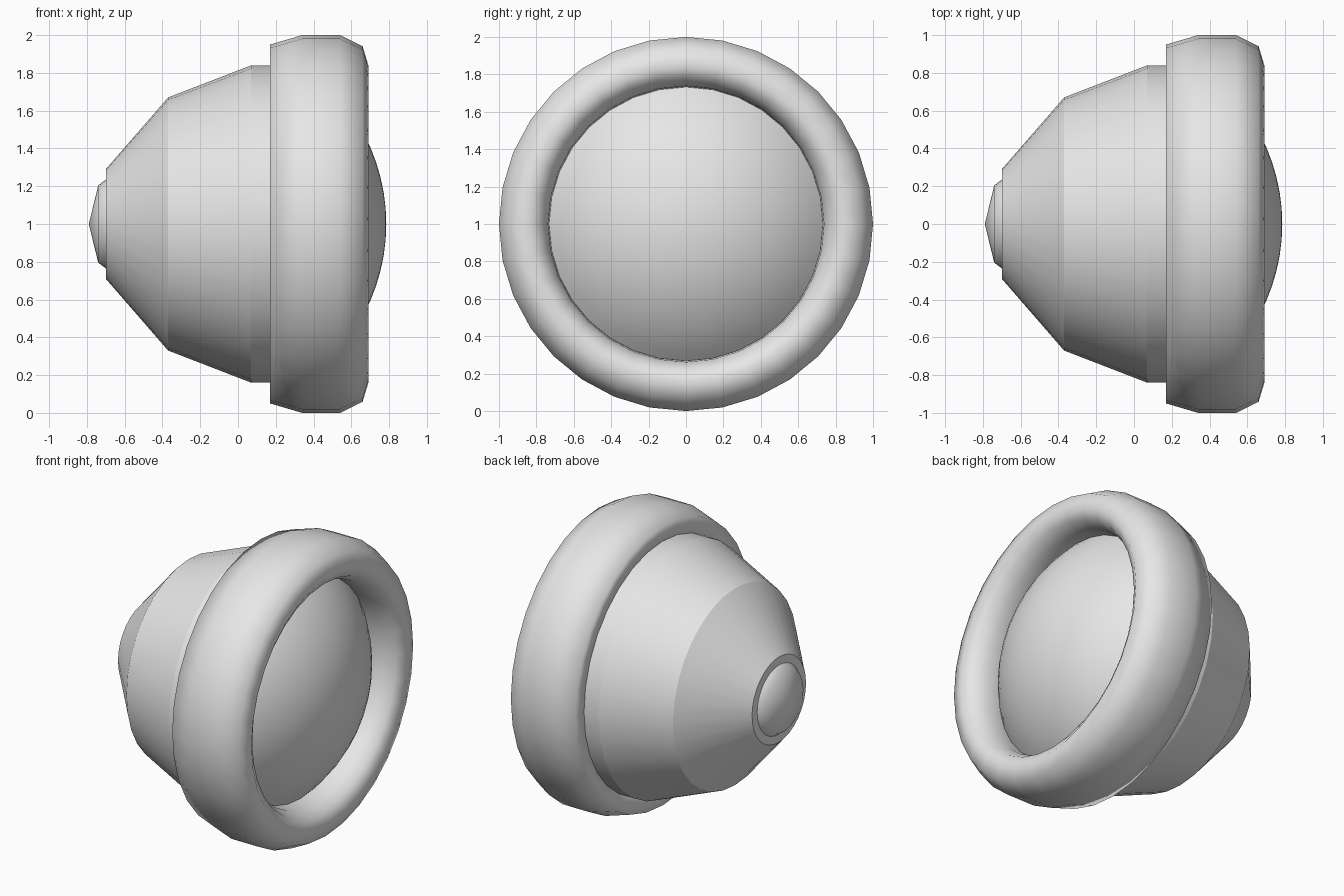
import bpy
import bmesh
import math

cube = bpy.data.objects.get("Cube")
if cube:
    bpy.data.objects.remove(cube, do_unlink=True)

grey = bpy.data.materials.new("light grey")
grey.use_nodes = True
colour = (0.8, 0.8, 0.8, 1)
grey.diffuse_color = colour
grey.node_tree.nodes["Principled BSDF"].inputs["Base Color"].default_value = colour

SEGMENTS = 32


def lathe(name, profile, sharp_angle):
    """Revolve (x, radius) points about the horizontal axis at z = 1."""
    bm = bmesh.new()
    verts = [bm.verts.new((x, 0, r)) for x, r in profile]
    edges = [bm.edges.new(pair) for pair in zip(verts, verts[1:])]
    bmesh.ops.spin(bm, geom=verts + edges, cent=(0, 0, 0), axis=(1, 0, 0),
                   angle=math.tau, steps=SEGMENTS)
    bmesh.ops.remove_doubles(bm, verts=bm.verts[:], dist=0.0005)
    bmesh.ops.recalc_face_normals(bm, faces=bm.faces[:])
    mesh = bpy.data.meshes.new(name)
    bm.to_mesh(mesh)
    bm.free()
    mesh.materials.append(grey)
    obj = bpy.data.objects.new(name, mesh)
    obj.location.z = 1
    bpy.context.collection.objects.link(obj)
    bpy.ops.object.select_all(action="DESELECT")
    obj.select_set(True)
    bpy.context.view_layer.objects.active = obj
    bpy.ops.object.shade_smooth_by_angle(angle=math.radians(sharp_angle))
    return obj


# Tapered housing with a short straight collar
lathe("housing", [(-0.70, 0), (-0.70, 0.29), (-0.37, 0.67), (0.07, 0.84),
                  (0.20, 0.84), (0.20, 0)], 15)

# Small pointed cap on the narrow end
lathe("end_cap", [(-0.79, 0), (-0.74, 0.205), (-0.70, 0.235), (-0.69, 0)], 60)

# Thick rounded rim
rim = [(0.18, 0.83), (0.17, 0.95), (0.34, 1.0), (0.54, 1.0), (0.66, 0.94),
       (0.69, 0.84), (0.65, 0.775), (0.57, 0.738), (0.44, 0.73)]
lathe("rim", rim + rim[:1], 110)

# Domed lens: a spherical cap seated in the rim
RADIUS, APEX, EDGE = 1.02, 0.785, math.asin(0.745 / 1.02)
STEPS = 10
dome = [(APEX - RADIUS + RADIUS * math.cos(EDGE * i / STEPS),
         RADIUS * math.sin(EDGE * i / STEPS)) for i in range(STEPS + 1)]
lathe("lens", dome, 40)
